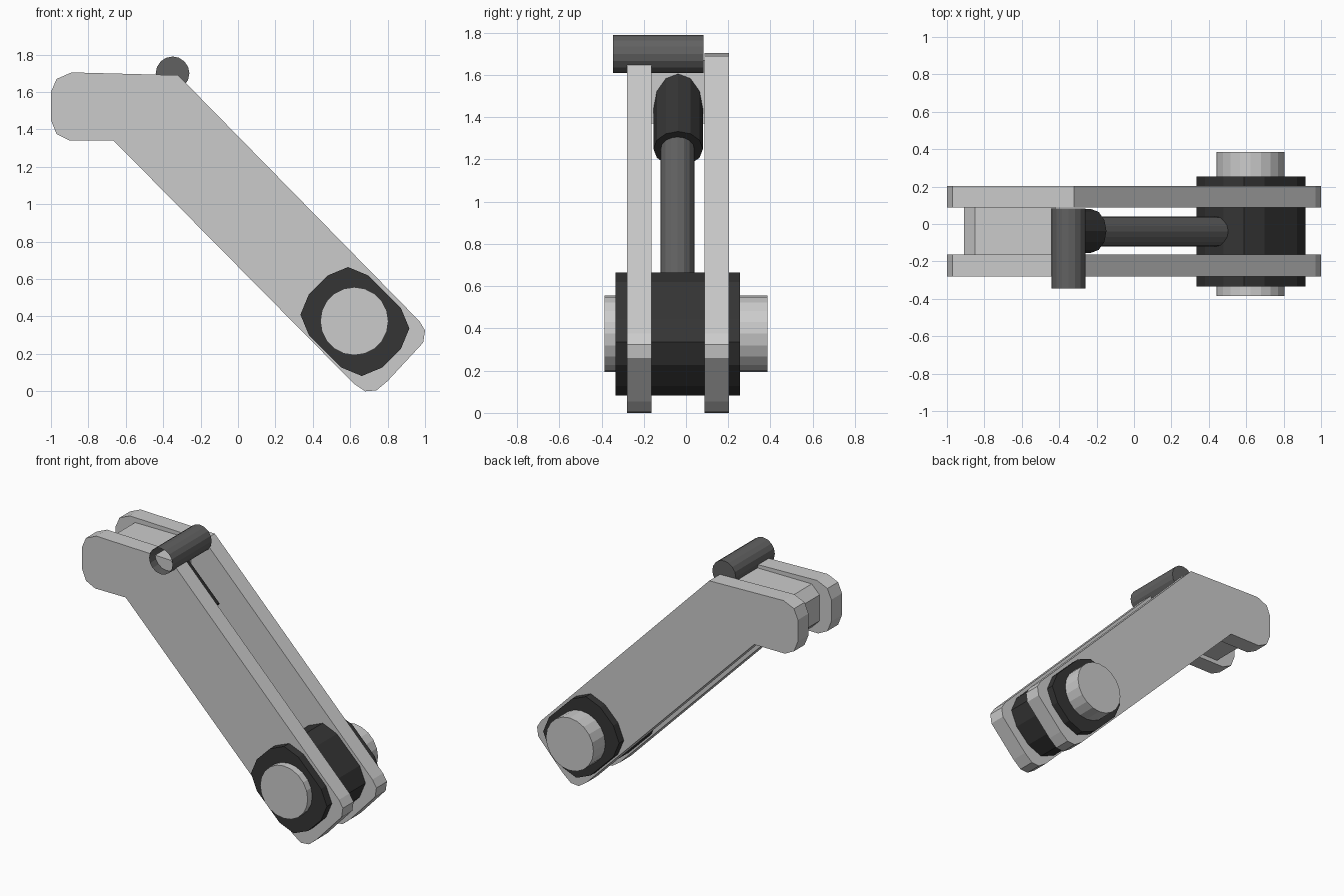
import bpy, bmesh, math
from mathutils import Vector

if "Cube" in bpy.data.objects:
    bpy.data.objects.remove(bpy.data.objects["Cube"])


def material(name, v):
    m = bpy.data.materials.new(name)
    m.diffuse_color = (v, v, v, 1)
    m.use_nodes = True
    m.node_tree.nodes["Principled BSDF"].inputs["Base Color"].default_value = m.diffuse_color
    return m


BLACK = material("black_rubber", 0.035)
DARK = material("dark_steel", 0.12)


def finish(name, bm, mat):
    bmesh.ops.recalc_face_normals(bm, faces=bm.faces)
    me = bpy.data.meshes.new(name)
    bm.to_mesh(me)
    bm.free()
    ob = bpy.data.objects.new(name, me)
    bpy.context.collection.objects.link(ob)
    if mat:
        me.materials.append(mat)
    return ob


def prism(name, profile, y0, y1, mat=None):
    """Extrude an xz profile from y0 to y1."""
    bm = bmesh.new()
    face = bm.faces.new([bm.verts.new((x, y0, z)) for x, z in profile])
    ext = bmesh.ops.extrude_face_region(bm, geom=[face])
    moved = [v for v in ext["geom"] if isinstance(v, bmesh.types.BMVert)]
    bmesh.ops.translate(bm, verts=moved, vec=(0, y1 - y0, 0))
    return finish(name, bm, mat)


def rod(name, a, b, radius, sides, mat=None, open_start=False):
    """Cylinder from point a to point b."""
    a, b = Vector(a), Vector(b)
    bm = bmesh.new()
    bmesh.ops.create_cone(bm, cap_ends=True, segments=sides, radius1=radius,
                          radius2=radius, depth=(b - a).length)
    if open_start:
        caps = [f for f in bm.faces if f.normal.z < -0.9]
        bmesh.ops.delete(bm, geom=caps, context='FACES_ONLY')
    turn = (b - a).to_track_quat('Z', 'Y').to_matrix()
    bmesh.ops.rotate(bm, verts=bm.verts, matrix=turn)
    bmesh.ops.translate(bm, verts=bm.verts, vec=(a + b) / 2)
    return finish(name, bm, mat)


# Two bent side plates
plate = [(-1, 1.6), (-0.97, 1.67), (-0.89, 1.705), (-0.32, 1.69),
         (0.97, 0.375), (1, 0.325), (0.99, 0.26), (0.8, 0.055),
         (0.74, 0.005), (0.68, 0), (0.62, 0.04), (-0.665, 1.34),
         (-0.9, 1.34), (-0.97, 1.375), (-1, 1.45)]
for name, y0, y1 in (("front_plate", -0.28, -0.163), ("back_plate", 0.087, 0.203)):
    prism(name, plate, y0, y1)

# Spacer block between the plates at the upper end
spacer = [(-0.91, 1.43), (-0.91, 1.61), (-0.85, 1.67), (-0.42, 1.67),
          (-0.42, 1.37), (-0.85, 1.37)]
prism("upper_spacer", spacer, -0.163, 0.087)

# Rounded black bushing, turned 45 degrees, running through both plates
cx, cz, r, s = 0.625, 0.373, 0.154, math.sqrt(0.5)
bushing = []
for corner, (su, sv) in enumerate(((1, 1), (-1, 1), (-1, -1), (1, -1))):
    for step in range(3):
        t = math.radians(corner * 90 + step * 45)
        u = su * 0.123 + r * math.cos(t)
        v = sv * 0.071 + r * math.sin(t)
        bushing.append((cx + (u + v) * s, cz + (v - u) * s))
prism("lower_bushing", bushing, -0.335, 0.255, BLACK)

# Pivot pin through the bushing
rod("pivot_pin", (0.622, -0.385, 0.375), (0.622, 0.385, 0.375), 0.182, 20)

# Damper rod and sleeve along the arm
rod("damper_rod", (-0.35, -0.04, 1.37), (0.5, -0.04, 0.52), 0.08, 16, DARK)
rod("damper_sleeve", (-0.52, -0.037, 1.54), (-0.23, -0.037, 1.25), 0.117, 12, BLACK)

# Small cross pin on top, open at the front
rod("cross_pin", (-0.35, -0.345, 1.7), (-0.35, 0.083, 1.7), 0.09, 16, DARK, True)
